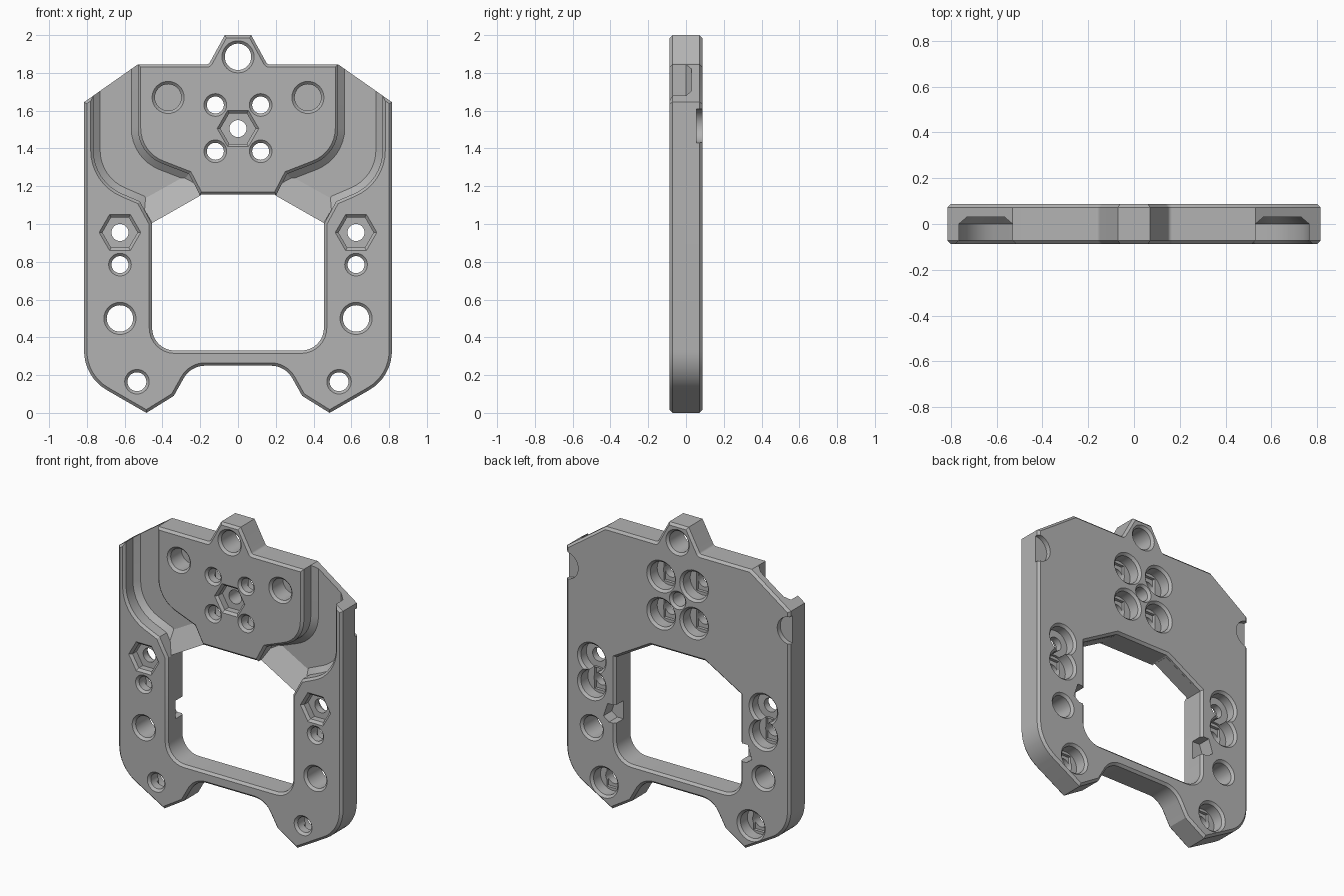
import bpy, bmesh, math
from mathutils import Vector

cube = bpy.data.objects.get("Cube")
if cube:
    bpy.data.objects.remove(cube)

FRONT, BACK, CH = -0.087, 0.087, 0.015

gray = bpy.data.materials.new("plain_gray")
gray.use_nodes = True
gray.diffuse_color = (0.45, 0.45, 0.45, 1)
gray.node_tree.nodes["Principled BSDF"].inputs["Base Color"].default_value = gray.diffuse_color


def rounded(points, steps=8):
    """Turn (x, z[, radius]) corners into a polygon with arcs."""
    out = []
    for i, p in enumerate(points):
        c = Vector(p[:2])
        if len(p) == 2:
            out.append(c)
            continue
        a = (Vector(points[i - 1][:2]) - c).normalized()
        b = (Vector(points[(i + 1) % len(points)][:2]) - c).normalized()
        half = a.angle(b) / 2
        centre = c + (a + b).normalized() * p[2] / math.sin(half)
        start = c + a * p[2] / math.tan(half) - centre
        end = c + b * p[2] / math.tan(half) - centre
        sweep = end.angle_signed(start)
        for k in range(steps + 1):
            t = sweep * k / steps
            out.append(centre + Vector((start.x * math.cos(t) - start.y * math.sin(t),
                                        start.x * math.sin(t) + start.y * math.cos(t))))
    return out


def mirrored(half):
    return rounded(half + [(-p[0], *p[1:]) for p in reversed(half)])


def ngon(x, z, r, n=32):
    return [Vector((x + r * math.cos(math.tau * i / n), z + r * math.sin(math.tau * i / n)))
            for i in range(n)]


def grow(poly, d):
    """Offset a polygon outward with mitred corners."""
    n = len(poly)
    area = sum(poly[i - 1].x * poly[i].y - poly[i].x * poly[i - 1].y for i in range(n))
    s = 1 if area > 0 else -1
    out = []
    for i in range(n):
        e1 = (poly[i] - poly[i - 1]).normalized()
        e2 = (poly[(i + 1) % n] - poly[i]).normalized()
        n1, n2 = Vector((e1.y, -e1.x)) * s, Vector((e2.y, -e2.x)) * s
        out.append(poly[i] + (n1 + n2) * d / (1 + n1.dot(n2)))
    return out


def loft(name, poly, rings):
    """Solid through (offset, y) rings of one polygon."""
    bm = bmesh.new()
    loops = [[bm.verts.new((p.x, y, p.y)) for p in grow(poly, d)] for d, y in rings]
    n = len(poly)
    for a, b in zip(loops, loops[1:]):
        for i in range(n):
            bm.faces.new((a[i - 1], a[i], b[i], b[i - 1]))
    bm.faces.new(loops[0])
    bm.faces.new(loops[-1])
    bmesh.ops.recalc_face_normals(bm, faces=bm.faces)
    me = bpy.data.meshes.new(name)
    bm.to_mesh(me)
    bm.free()
    me.materials.append(gray)
    ob = bpy.data.objects.new(name, me)
    bpy.context.collection.objects.link(ob)
    return ob


cutters = []


def cut(poly, rings):
    ob = loft("cutter", poly, rings)
    ob.hide_render = True
    cutters.append(ob)


mouth = [(2 * CH, FRONT - CH), (0, FRONT + CH)]
exit_ = [(0, BACK - CH), (2 * CH, BACK + CH)]

# Main plate with chamfered rim
outline = mirrored([(0.07, 2.0), (0.155, 1.845, 0.02), (0.53, 1.845), (0.815, 1.645),
                    (0.815, 0.19, 0.24), (0.485, 0.0), (0.34, 0.09), (0.25, 0.25, 0.13)])
plate = loft("frame_plate", outline, [(-CH, FRONT), (0, FRONT + CH), (0, BACK - CH), (-CH, BACK)])

# Central window
cut(mirrored([(0.195, 1.155), (0.455, 1.005), (0.455, 0.33, 0.12)]), mouth + exit_)


def through(x, z, r):
    cut(ngon(x, z, r), mouth + exit_)


def counterbore(x, z, r, floor, slot=True):
    cut(ngon(x, z, r - 0.01), [(0, floor)] + exit_)
    if slot:
        cut([Vector((x + i, z + j)) for i, j in
             ((-0.042, -0.07), (0.042, -0.07), (0.042, 0.07), (-0.042, 0.07))],
            [(0, floor - 0.02), (0, floor + 0.03)])


def hex_pocket(x, z):
    cut(ngon(x, z, 0.093, 6), mouth + [(0, -0.03)])


# Centre holes
through(0, 1.885, 0.07)
through(0, 1.505, 0.045)
hex_pocket(0, 1.505)

for s in (-1, 1):
    # Curved channel, open at the top and into the window
    channel = rounded([(s * 0.53, 2.1), (s * 0.53, 1.37, 0.2), (s * 0.26, 1.265),
                       (s * 0.148, 1.05), (s * 0.4, 0.9), (s * 0.52, 1.12),
                       (s * 0.765, 1.225, 0.25), (s * 0.765, 2.1)])
    cut(channel, mouth + [(0, 0.0), (-0.035, 0.03)])
    # Blind magnet holes
    cut(ngon(s * 0.37, 1.67, 0.07), mouth + [(0, 0.04)])
    # Screw holes with rear counterbores
    for x, z, r in ((0.12, 1.63, 0.1), (0.12, 1.385, 0.1), (0.625, 0.785, 0.1), (0.535, 0.165, 0.098)):
        through(s * x, z, 0.045 if z > 0.2 else 0.05)
        counterbore(s * x, z, r, 0.0)
    # Nut pockets
    through(s * 0.625, 0.955, 0.045)
    hex_pocket(s * 0.625, 0.955)
    counterbore(s * 0.625, 0.955, 0.1, 0.015, False)
    # Large side holes
    through(s * 0.625, 0.5, 0.07)
    # Rear half-round notches on the outer edges
    cut(ngon(s * 0.815, 1.52, 0.09), [(0, 0.055), (0, 0.12)])
    # Rear notches beside the window
    cut([Vector((s * x, z)) for x, z in ((0.42, 0.57), (0.5, 0.57), (0.54, 0.6), (0.51, 0.69), (0.42, 0.69))],
        [(0, 0.0), (0, 0.12)])

for c in cutters:
    m = plate.modifiers.new("cut", 'BOOLEAN')
    m.operation, m.solver, m.object = 'DIFFERENCE', 'EXACT', c
dg = bpy.context.evaluated_depsgraph_get()
result = bpy.data.meshes.new_from_object(plate.evaluated_get(dg))
plate.modifiers.clear()
plate.data = result
for c in cutters:
    bpy.data.objects.remove(c)

# Sloped channel outlets beside the window
for side, s in (("left", 1), ("right", -1)):
    quad = [Vector((s * x, z)) for x, z in ((0.26, 1.265), (0.52, 1.12), (0.455, 1.005), (0.2, 1.15))]
    ramp = loft(side + "_channel_ramp", quad, [(0, 0.03), (0, 0.06)])
    for v in ramp.data.vertices[2:4]:
        v.co.y = -0.045

bpy.ops.object.select_all(action='DESELECT')
plate.select_set(True)
bpy.context.view_layer.objects.active = plate
bpy.ops.object.shade_smooth_by_angle(angle=math.radians(25))
